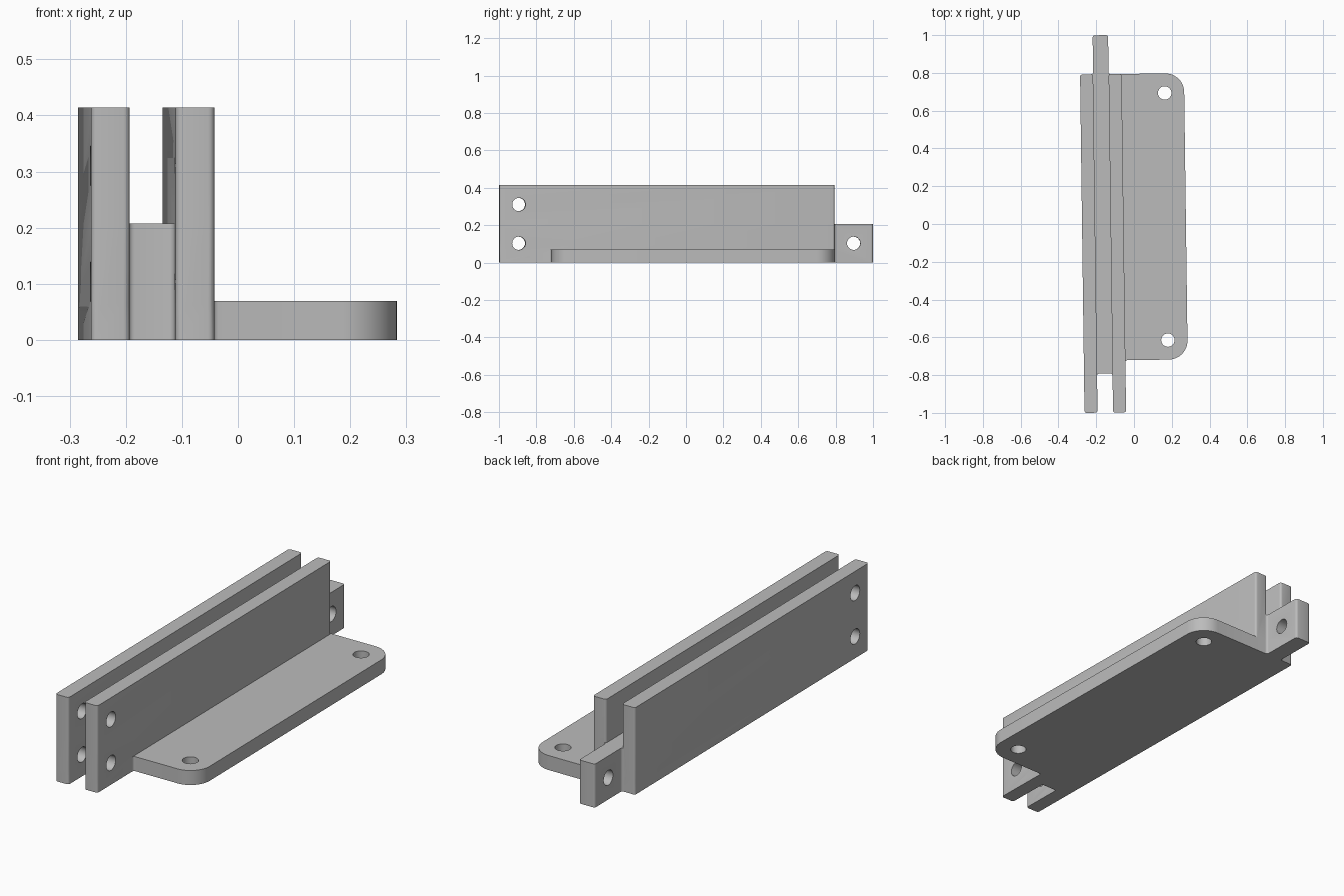
import bpy, math
from mathutils import Vector, Matrix

if "Cube" in bpy.data.objects:
    bpy.data.objects.remove(bpy.data.objects["Cube"])

U = 0.069                     # wall thickness, the base module
R = 0.011                     # small edge rounding
X0, X1, X2, X3, X4 = -0.275, -0.206, -0.124, -0.055, 0.275
FRONT, BACK, TIP = -0.9964, 0.795, 1.0016
SLOT, PLATE = FRONT + 3 * U, FRONT + 4 * U

grey = bpy.data.materials.new("grey")
grey.diffuse_color = (0.5, 0.5, 0.5, 1)
grey.use_nodes = True
grey.node_tree.nodes["Principled BSDF"].inputs["Base Color"].default_value = grey.diffuse_color


def rounded(corners):
    """Outline from (x, y, radius) corners, each replaced by an arc."""
    out = []
    for i, (x, y, r) in enumerate(corners):
        p = Vector((x, y))
        if r == 0:
            out.append(p)
            continue
        a = (Vector(corners[i - 1][:2]) - p).normalized()
        b = (Vector(corners[(i + 1) % len(corners)][:2]) - p).normalized()
        c = p + (a + b) * r
        n = 12 if r > 0.05 else 4
        for k in range(n + 1):
            t = k / n * math.pi / 2
            out.append(c - b * r * math.cos(t) - a * r * math.sin(t))
    return out


def prism(name, outline, z0, z1):
    n = len(outline)
    verts = [(p.x, p.y, z) for z in (z0, z1) for p in outline]
    faces = [list(range(n))[::-1], list(range(n, 2 * n))]
    faces += [[i, (i + 1) % n, n + (i + 1) % n, n + i] for i in range(n)]
    me = bpy.data.meshes.new(name)
    me.from_pydata(verts, [], faces)
    me.materials.append(grey)
    ob = bpy.data.objects.new(name, me)
    bpy.context.collection.objects.link(ob)
    return ob


def combine(target, other, operation):
    m = target.modifiers.new(operation, 'BOOLEAN')
    m.operation, m.object, m.solver = operation, other, 'EXACT'
    bpy.context.view_layer.objects.active = target
    bpy.ops.object.modifier_apply(modifier=m.name)
    bpy.data.objects.remove(other, do_unlink=True)


def hole(target, loc, along_x, depth):
    bpy.ops.mesh.primitive_cylinder_add(
        vertices=32, radius=0.0355, depth=depth, location=loc,
        rotation=(0, math.pi / 2 if along_x else 0, 0))
    cutter = bpy.context.object
    cutter.data.materials.append(grey)
    combine(target, cutter, 'DIFFERENCE')


# Shared outline pieces, counter-clockwise
fork = [(X0, FRONT, R), (X1, FRONT, R), (X1, SLOT, R),
        (X2, SLOT, R), (X2, FRONT, R), (X3, FRONT, R)]
tongue = [(X2, BACK, R), (X2, TIP, R), (X1, TIP, R), (X1, BACK, R), (X0, BACK, R)]
flange = [(X3, PLATE, R), (X4, PLATE, 0.1), (X4, BACK, 0.1)]

# Base level with mounting flange, core with tongue, then two tall walls
bracket = prism("hinge_bracket", rounded(fork + flange + tongue), 0, U)
core = prism("core", rounded(fork + [(X3, BACK, R)] + tongue), 0, 3 * U)
combine(bracket, core, 'UNION')
for a, b in ((X0, X1), (X2, X3)):
    wall = prism("wall", rounded([(a, FRONT, R), (b, FRONT, R),
                                  (b, BACK, R), (a, BACK, R)]), 0, 6 * U)
    combine(bracket, wall, 'UNION')

# Pin holes through the walls and tongue, screw holes through the flange
for z in (1.5 * U, 4.5 * U):
    hole(bracket, ((X0 + X3) / 2, FRONT + 1.5 * U, z), True, 0.4)
hole(bracket, ((X1 + X2) / 2, TIP - 1.5 * U, 1.5 * U), True, 0.2)
for y in (PLATE + 1.5 * U, BACK - 1.5 * U):
    hole(bracket, (X4 - 1.5 * U, y, U / 2), False, 0.2)

# Slight turn about the vertical, then smooth rounded edges
bracket.data.transform(Matrix.Rotation(0.0131, 4, 'Z'))
bpy.ops.object.select_all(action='DESELECT')
bracket.select_set(True)
bpy.context.view_layer.objects.active = bracket
bpy.ops.object.shade_smooth_by_angle(angle=math.radians(30))
